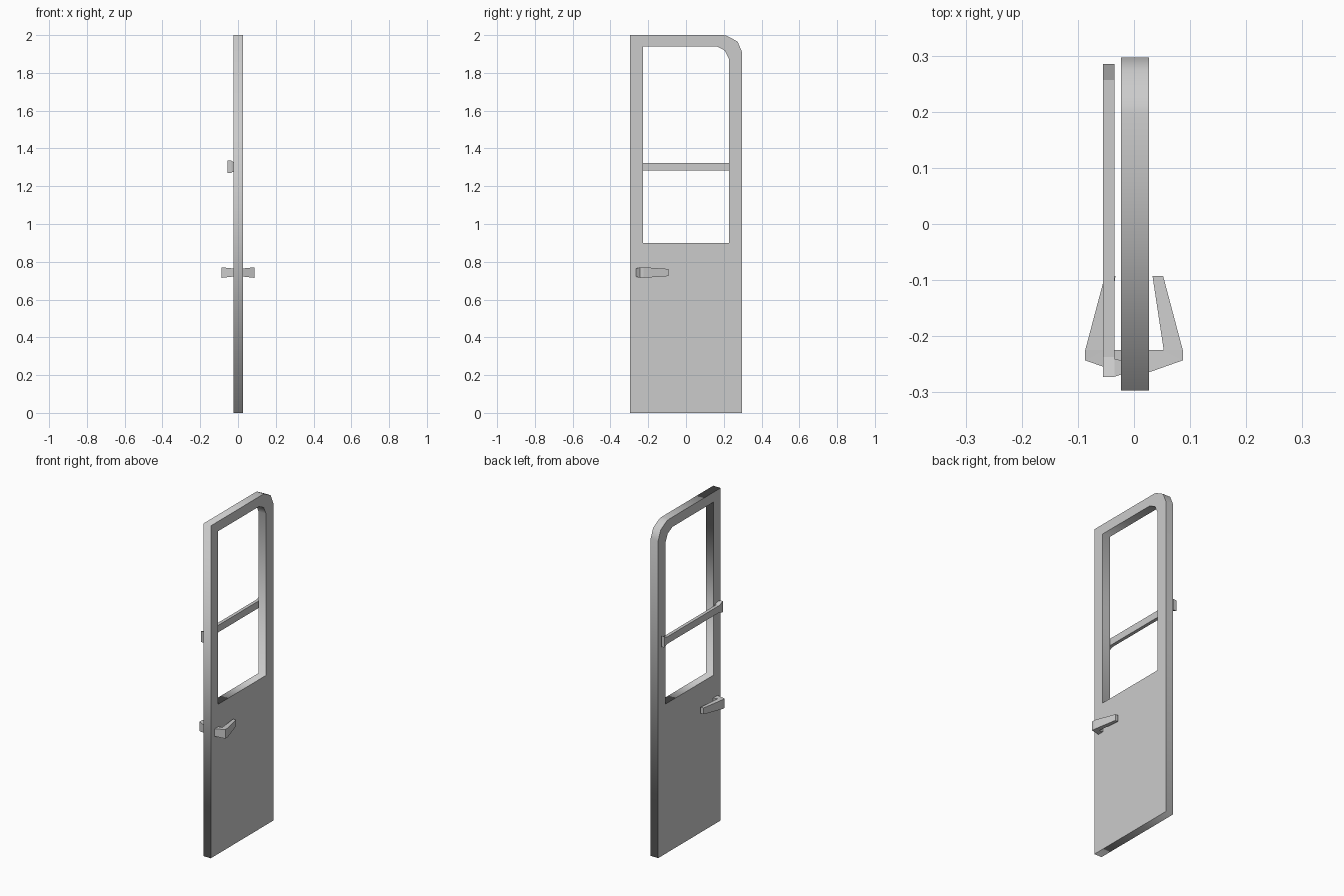
import bpy, bmesh
from math import pi

if "Cube" in bpy.data.objects:
    bpy.data.objects.remove(bpy.data.objects["Cube"])


def loft(name, sections):
    """Solid through a run of four-cornered sections."""
    bm = bmesh.new()
    rings = [[bm.verts.new(p) for p in s] for s in sections]
    for a, b in zip(rings, rings[1:]):
        for i in range(4):
            j = (i + 1) % 4
            bm.faces.new((a[i], a[j], b[j], b[i]))
    bm.faces.new(rings[0][::-1])
    bm.faces.new(rings[-1])
    bmesh.ops.remove_doubles(bm, verts=bm.verts, dist=0.0005)
    bmesh.ops.recalc_face_normals(bm, faces=bm.faces)
    mesh = bpy.data.meshes.new(name)
    bm.to_mesh(mesh)
    bm.free()
    obj = bpy.data.objects.new(name, mesh)
    bpy.context.collection.objects.link(obj)
    return obj


def section(inner, outer, h_in, h_out, z):
    """Upright section between two plan points, with half heights."""
    return [(*inner, z - h_in), (*outer, z - h_out),
            (*outer, z + h_out), (*inner, z + h_in)]


# Door panel: outline and window opening, each with one clipped corner
outline = [(-0.297, 0), (0.297, 0), (0.297, 1.91), (0.273, 1.966),
           (0.215, 1.997), (0.195, 2), (-0.297, 2)]
window = [(-0.228, 0.9), (0.228, 0.9), (0.228, 1.872), (0.206, 1.918),
          (0.162, 1.941), (-0.228, 1.941)]
curve = bpy.data.curves.new("door_panel", 'CURVE')
curve.dimensions = '2D'
curve.fill_mode = 'BOTH'
curve.extrude = 0.025
for pts in (outline, window):
    sp = curve.splines.new('POLY')
    sp.points.add(len(pts) - 1)
    for p, (u, v) in zip(sp.points, pts):
        p.co = (u, v, 0, 1)
    sp.use_cyclic_u = True
door = bpy.data.objects.new("door_panel", curve)
door.rotation_euler = (pi / 2, 0, pi / 2)
door.location.x = 0.002
bpy.context.collection.objects.link(door)
bpy.context.view_layer.objects.active = door
door.select_set(True)
bpy.ops.object.convert(target='MESH')

# Bent lever handles, one on each side
for side, label in ((1, "outer_handle"), (-1, "inner_handle")):
    loft(label, [
        section((side * 0.022, -0.225), (side * 0.022, -0.266), 0.021, 0.021, 0.743),
        section((side * 0.053, -0.225), (side * 0.087, -0.243), 0.024, 0.028, 0.743),
        section((side * 0.053, -0.225), (side * 0.087, -0.225), 0.024, 0.028, 0.743),
        section((side * 0.033, -0.093), (side * 0.052, -0.093), 0.019, 0.019, 0.743),
    ])

# Cross bar with flared ends
loft("cross_bar", [
    section((-0.035, y), (-0.055, y), h, h, 1.303)
    for y, h in ((-0.273, 0.033), (-0.237, 0.021), (0.257, 0.021), (0.285, 0.033))
])

# Short tapered mount joining the bar to the door
loft("bar_mount", [
    section((x, y0), (x, y1), h0, h1, 1.303)
    for x, y0, y1, h0, h1 in ((-0.037, -0.273, -0.24, 0.032, 0.021),
                              (-0.022, -0.268, -0.243, 0.025, 0.018))
])
